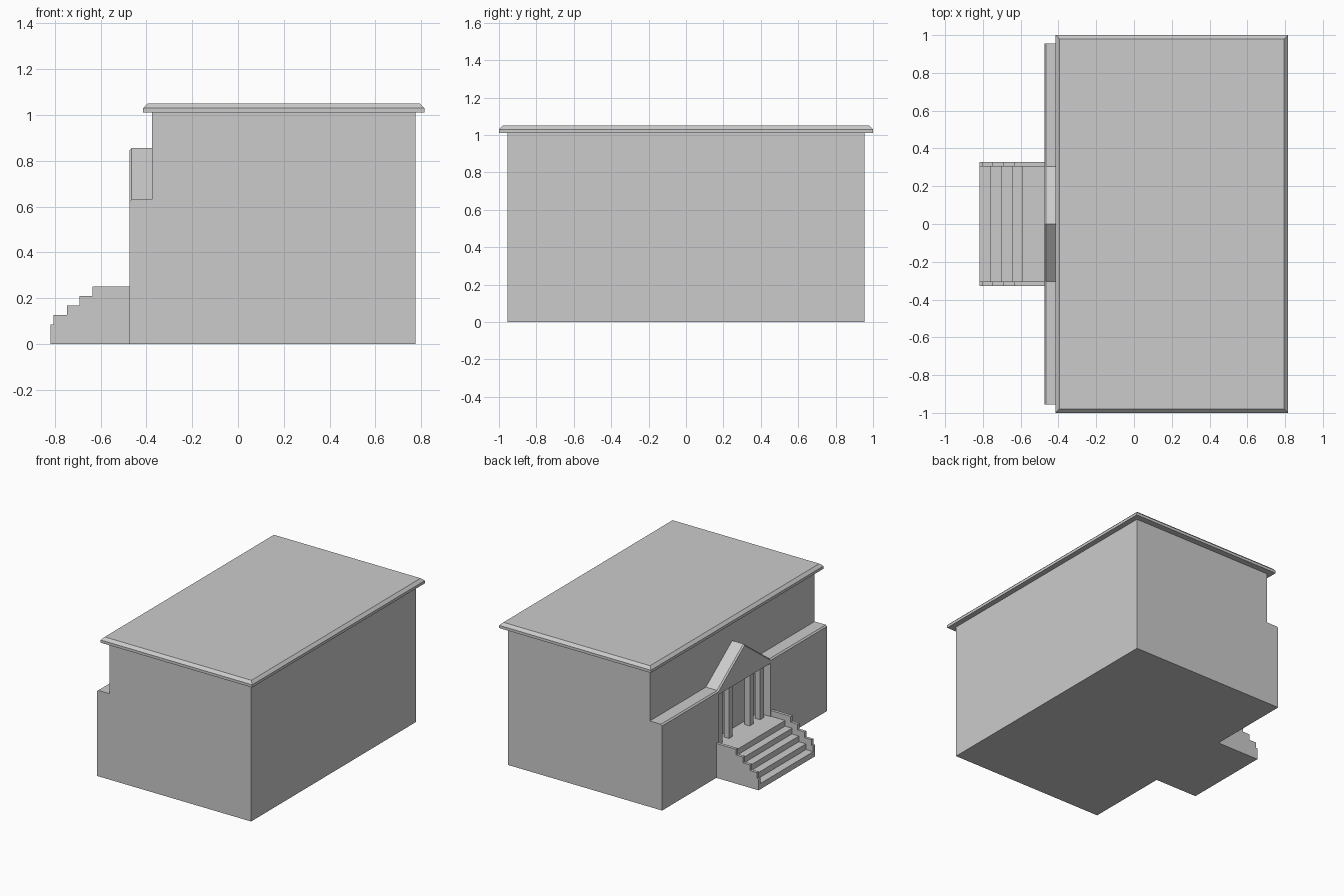
import bpy, bmesh

if "Cube" in bpy.data.objects:
    bpy.data.objects.remove(bpy.data.objects["Cube"])

WALL_X = -0.375     # main front wall
FACADE_X = -0.475   # front of the projecting facade


def finish(name, bm):
    bmesh.ops.recalc_face_normals(bm, faces=bm.faces)
    mesh = bpy.data.meshes.new(name)
    bm.to_mesh(mesh)
    bm.free()
    obj = bpy.data.objects.new(name, mesh)
    bpy.context.collection.objects.link(obj)
    return obj


def loft(name, rings, cap_end=True):
    """Join equal-length point rings into a solid."""
    bm = bmesh.new()
    loops = [[bm.verts.new(p) for p in ring] for ring in rings]
    n = len(loops[0])
    for a, b in zip(loops, loops[1:]):
        for i in range(n):
            j = (i + 1) % n
            bm.faces.new((a[i], a[j], b[j], b[i]))
    bm.faces.new(loops[0])
    if cap_end:
        bm.faces.new(loops[-1])
    return finish(name, bm)


def rect(x0, x1, y, z):
    return [(x0, -y, z), (x1, -y, z), (x1, y, z), (x0, y, z)]


def side_prism(name, profile, y0, y1):
    """Extrude an (x, z) profile along y."""
    return loft(name, [[(x, y, z) for x, z in profile] for y in (y0, y1)])


def stair_profile(edges, first_z, rise, back_x):
    """Stepped (x, z) outline rising towards the building."""
    pts = [(edges[0], 0)]
    z = first_z
    for i, x in enumerate(edges):
        pts.append((x, z))
        pts.append((edges[i + 1] if i + 1 < len(edges) else back_x, z))
        z += rise
    return pts + [(back_x, 0)]


# Main block
loft("main_block", [rect(WALL_X, 0.775, 0.955, z) for z in (0, 1.01)])

# Roof slab with a bevelled rim
loft("roof_cornice", [rect(-0.415, 0.815, 1.0, 1.01),
                      rect(-0.415, 0.815, 1.0, 1.03),
                      rect(-0.395, 0.795, 0.98, 1.05)])

# Facade with gable, chamfered top edge and portico opening
half = [(0.305, 0.63), (0.955, 0.63), (0.955, 0), (0.30, 0), (0.30, 0.60)]
outline = [(0, 0.855)] + half + [(-y, z) for y, z in reversed(half)]


def facade_ring(x, drop):
    return [(x, y, z - drop if z > 0.61 else z) for y, z in outline]


loft("gabled_facade", [facade_ring(FACADE_X, 0.01),
                       facade_ring(FACADE_X + 0.01, 0),
                       facade_ring(WALL_X, 0)], cap_end=False)

# Stairs continuing into the portico floor
RISE = 0.042
side_prism("stairs", stair_profile([-0.818, -0.76, -0.702, -0.646, -0.59],
                                   RISE, RISE, FACADE_X), -0.305, 0.305)
side_prism("portico_floor", [(FACADE_X, 0), (FACADE_X, 5 * RISE),
                             (WALL_X, 5 * RISE), (WALL_X, 0)], -0.30, 0.30)

# Stepped cheek walls beside the stairs
cheek = stair_profile([-0.818, -0.805, -0.748, -0.692, -0.635],
                      2 * RISE, RISE, FACADE_X)
for side, s in (("left", -1), ("right", 1)):
    side_prism(f"stair_cheek_{side}", cheek, s * 0.305, s * 0.327)

# Square portico columns
CX, W = -0.427, 0.021
for i, y in enumerate((-0.24, -0.12, 0.12, 0.24)):
    side_prism(f"column_{i + 1}",
               [(CX - W, 5 * RISE), (CX - W, 0.60), (CX + W, 0.60), (CX + W, 5 * RISE)],
               y - W, y + W)
